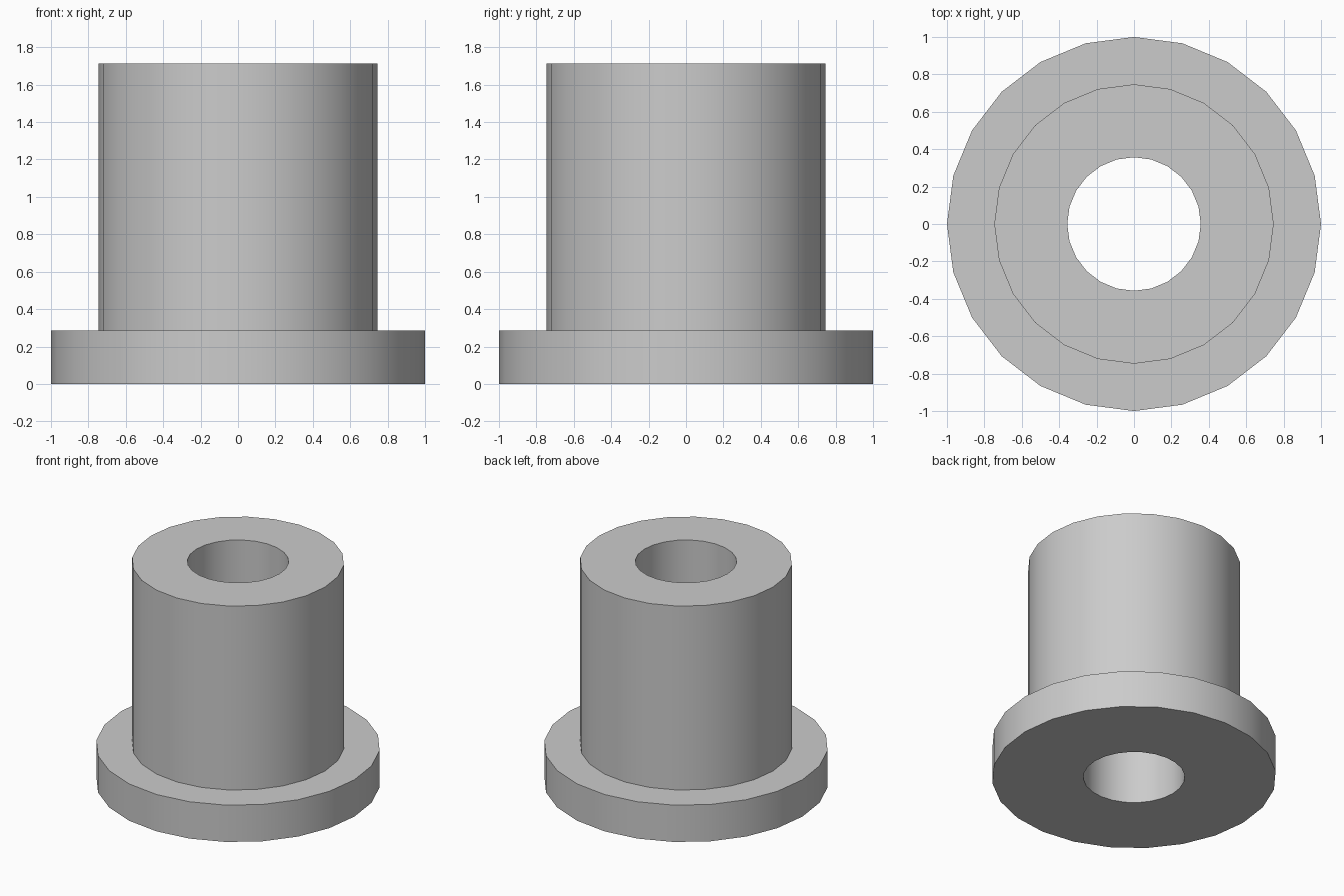
import bpy
import bmesh
from math import radians, tau
from mathutils import Matrix, Vector

SIDES = 24

cube = bpy.data.objects.get("Cube")
if cube:
    bpy.data.objects.remove(cube, do_unlink=True)

# Plain grey metal
grey = bpy.data.materials.new("grey_metal")
grey.use_nodes = True
colour = (0.6, 0.6, 0.6, 1)
grey.diffuse_color = colour
grey.node_tree.nodes["Principled BSDF"].inputs["Base Color"].default_value = colour

# Closed half-section (radius, height): bore, flange, sleeve
BORE, SLEEVE, FLANGE = 0.357, 0.747, 1.0
STEP, TOP = 0.286, 1.714
section = [(BORE, 0), (FLANGE, 0), (FLANGE, STEP),
           (SLEEVE, STEP), (SLEEVE, TOP), (BORE, TOP)]

# Revolve the section into a flanged bushing
bm = bmesh.new()
rings = []
for i in range(SIDES):
    turn = Matrix.Rotation(tau * i / SIDES, 3, "Z")
    rings.append([bm.verts.new(turn @ Vector((r, 0, z))) for r, z in section])
for i, ring in enumerate(rings):
    after = rings[(i + 1) % SIDES]
    for j in range(len(section)):
        k = (j + 1) % len(section)
        bm.faces.new((ring[j], after[j], after[k], ring[k]))
bmesh.ops.recalc_face_normals(bm, faces=bm.faces)

mesh = bpy.data.meshes.new("flanged_bushing")
bm.to_mesh(mesh)
bm.free()
mesh.materials.append(grey)
bushing = bpy.data.objects.new("flanged_bushing", mesh)
bpy.context.collection.objects.link(bushing)

# Round walls smooth, rims crisp
bpy.context.view_layer.objects.active = bushing
bushing.select_set(True)
bpy.ops.object.shade_smooth_by_angle(angle=radians(30))
